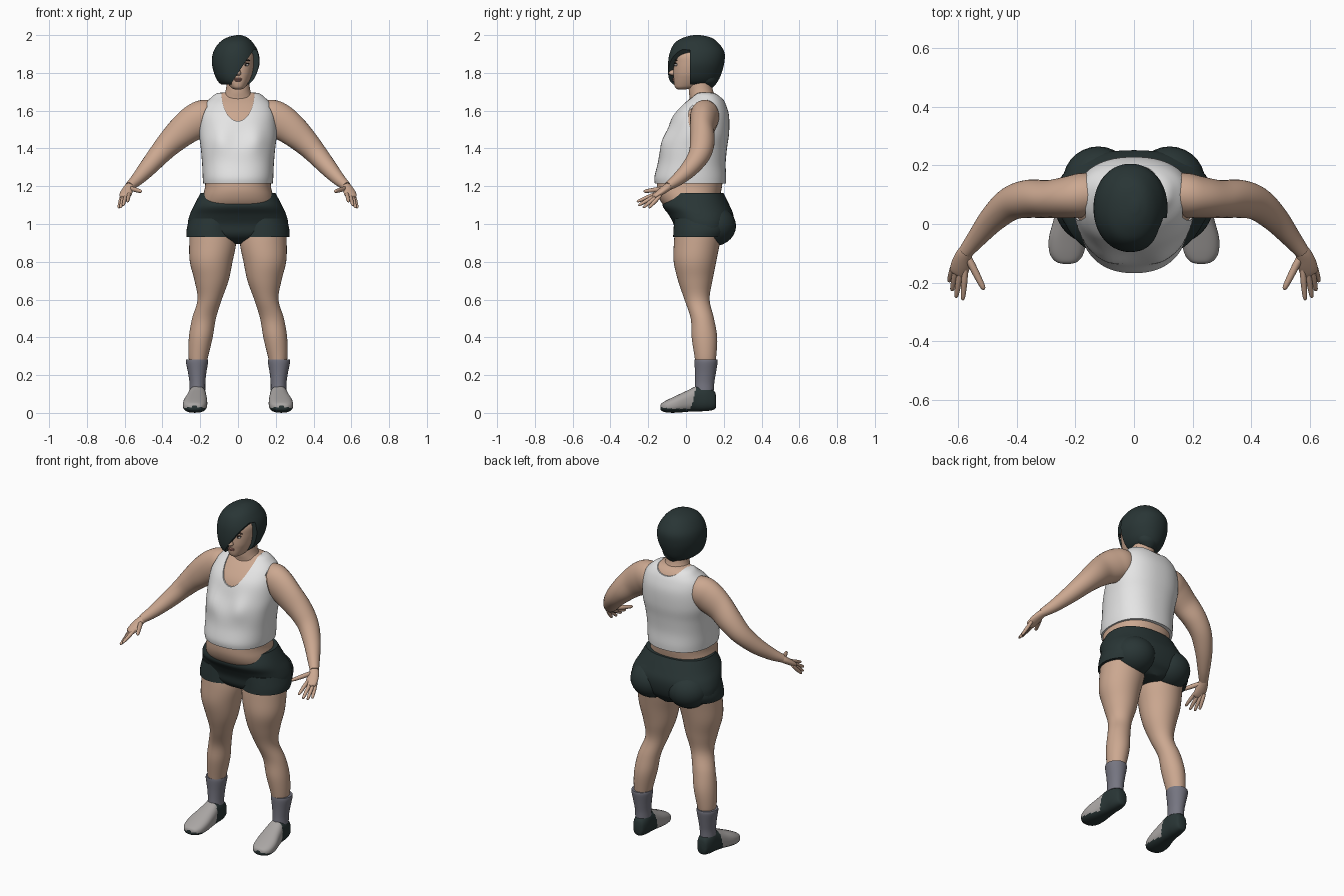
import bpy, bmesh, math
from mathutils import Vector

if "Cube" in bpy.data.objects:
    bpy.data.objects.remove(bpy.data.objects["Cube"])


def material(name, r, g, b):
    m = bpy.data.materials.new(name)
    m.use_nodes = True
    m.diffuse_color = (r, g, b, 1)
    bsdf = m.node_tree.nodes["Principled BSDF"]
    bsdf.inputs["Base Color"].default_value = (r, g, b, 1)
    bsdf.inputs["Roughness"].default_value = 0.8
    return m


SKIN = material("skin", 0.60, 0.39, 0.28)
DARK = material("dark_green_black", 0.022, 0.036, 0.036)
WHITE = material("white_cotton", 0.78, 0.78, 0.78)
SOCK = material("sock_grey", 0.18, 0.18, 0.22)
SHOE = material("shoe_grey", 0.40, 0.38, 0.37)
LIP = material("lip", 0.42, 0.20, 0.16)
BROWN = material("eye_brown", 0.04, 0.025, 0.02)


def smooth(ob, angle=50):
    bpy.ops.object.select_all(action="DESELECT")
    ob.select_set(True)
    bpy.context.view_layer.objects.active = ob
    bpy.ops.object.shade_smooth_by_angle(angle=math.radians(angle))


def resample(stations, sub):
    """Catmull-Rom interpolation between stations."""
    p = [stations[0]] + list(stations) + [stations[-1]]
    out = []
    for i in range(1, len(p) - 2):
        for k in range(sub):
            t = k / sub
            out.append([0.5 * (2 * b + (c - a) * t + (2 * a - 5 * b + 4 * c - d) * t ** 2
                               + (3 * b - a - 3 * c + d) * t ** 3)
                        for a, b, c, d in zip(*p[i - 1:i + 3])])
    return out + [list(stations[-1])]


def skin_rings(name, rings, mat):
    """Bridge closed rings of points and cap both ends."""
    bm = bmesh.new()
    loops = [[bm.verts.new(p) for p in r] for r in rings]
    n = len(loops[0])
    for a, b in zip(loops, loops[1:]):
        for i in range(n):
            bm.faces.new((a[i], a[(i + 1) % n], b[(i + 1) % n], b[i]))
    bm.faces.new(loops[0])
    bm.faces.new(loops[-1])
    bmesh.ops.recalc_face_normals(bm, faces=bm.faces)
    me = bpy.data.meshes.new(name)
    bm.to_mesh(me)
    bm.free()
    me.materials.append(mat)
    ob = bpy.data.objects.new(name, me)
    bpy.context.collection.objects.link(ob)
    smooth(ob)
    return ob


def slab(name, stations, mat, side=1, axis="z", power=2.0, seg=40, sub=5, grow=0.0):
    """Loft of (height, centre x, half width, low, high) sections along z or y."""
    rings = []
    for h, cx, rx, lo, hi in resample(stations, sub):
        ring = []
        for i in range(seg):
            a = 2 * math.pi * i / seg
            c, s = (math.copysign(abs(f) ** (2 / power), f) for f in (math.cos(a), math.sin(a)))
            x = side * (cx + (rx + grow) * c)
            v = (lo + hi) / 2 + ((hi - lo) / 2 + grow) * s
            ring.append((x, v, h) if axis == "z" else (x, h, v))
        rings.append(ring)
    return skin_rings(name, rings, mat)


def tube(name, stations, mat, side=1, seg=20, sub=5):
    """Loft of (x, y, z, level radius, upright radius) sections along a path."""
    pts = resample(stations, sub)
    rings = []
    for i, (x, y, z, ra, rb) in enumerate(pts):
        t = (Vector(pts[min(i + 1, len(pts) - 1)][:3]) - Vector(pts[max(i - 1, 0)][:3])).normalized()
        a = t.cross((0, 0, 1)).normalized()
        b = a.cross(t)
        ring = [Vector((x, y, z)) + a * ra * math.cos(w) + b * rb * math.sin(w)
                for w in (2 * math.pi * k / seg for k in range(seg))]
        rings.append([(side * p.x, p.y, p.z) for p in ring])
    return skin_rings(name, rings, mat)


def ball(name, loc, radii, mat, seg=28, rot=0):
    bpy.ops.mesh.primitive_uv_sphere_add(segments=seg, ring_count=seg // 2, location=loc,
                                         rotation=(0, rot, 0))
    ob = bpy.context.object
    ob.name, ob.scale = name, radii
    ob.data.materials.append(mat)
    smooth(ob, 80)
    return ob


def cut(ob, cutter):
    mod = ob.modifiers.new("cut", "BOOLEAN")
    mod.operation, mod.solver, mod.object = "DIFFERENCE", "EXACT", cutter
    bpy.ops.object.select_all(action="DESELECT")
    bpy.context.view_layer.objects.active = ob
    ob.select_set(True)
    bpy.ops.object.modifier_apply(modifier=mod.name)
    bpy.data.objects.remove(cutter)


def drum(loc, scale, rot):
    bpy.ops.mesh.primitive_cylinder_add(vertices=48, radius=1, depth=2, location=loc, rotation=rot)
    bpy.context.object.scale = scale
    bpy.context.object.data.materials.append(WHITE)
    return bpy.context.object


# Torso skin and the tank top over it
chest = [(1.32, 0, .190, -.150, .210), (1.40, 0, .197, -.134, .217), (1.48, 0, .206, -.102, .228),
         (1.57, 0, .200, -.072, .228), (1.63, 0, .180, -.025, .212), (1.67, 0, .142, .020, .190),
         (1.69, 0, .115, .040, .165), (1.697, 0, .080, .055, .140)]
slab("torso", [(1.0, 0, .19, -.03, .19), (1.05, 0, .195, -.07, .19), (1.10, 0, .20, -.127, .19),
               (1.15, 0, .193, -.155, .19), (1.21, 0, .182, -.162, .20)] + chest, SKIN,
     power=2.3, seg=64, grow=-.008)
top = slab("tank_top", [(1.215, 0, .184, -.165, .212), (1.25, 0, .187, -.167, .213)] + chest, WHITE,
           power=2.3, seg=64)
for v in top.data.vertices:
    if v.co.y < 0.03:  # bust
        v.co.y -= .02 * math.exp(-((abs(v.co.x) - .095) / .055) ** 2 - ((v.co.z - 1.45) / .065) ** 2)
quarter = math.pi / 2
cut(top, drum((0, -.14, 1.70), (.088, .155, .24), (quarter, 0, 0)))
cut(top, drum((0, .25, 1.71), (.085, .055, .16), (quarter, 0, 0)))
for s in (1, -1):
    cut(top, drum((s * .265, .09, 1.565), (.105, .078, .10), (0, quarter, 0)))
smooth(top)

# Neck and head
slab("neck", [(1.60, 0, .095, .02, .18), (1.66, 0, .085, .02, .165), (1.70, 0, .067, .015, .145),
              (1.75, 0, .06, .015, .135), (1.80, 0, .06, .02, .13)], SKIN)
slab("head", [(1.713, 0, .018, -.045, .0), (1.722, 0, .036, -.057, .05), (1.74, 0, .05, -.063, .09),
              (1.77, 0, .066, -.066, .12), (1.80, 0, .077, -.068, .14), (1.85, 0, .084, -.066, .15),
              (1.90, 0, .08, -.06, .15), (1.95, 0, .045, -.01, .11)], SKIN, power=2.2)
slab("nose", [(1.787, 0, .010, -.078, -.055), (1.797, 0, .017, -.092, -.05),
              (1.815, 0, .011, -.085, -.05), (1.85, 0, .008, -.070, -.05)], SKIN, seg=16)
ball("upper_lip", (0, -.064, 1.768), (.022, .009, .005), LIP, 16)
ball("lower_lip", (0, -.064, 1.760), (.018, .009, .006), LIP, 16)
for s in (1, -1):
    ball("eye_white", (s * .042, -.052, 1.843), (.015, .009, .007), WHITE, 16)
    ball("iris", (s * .041, -.058, 1.843), (.006, .005, .006), BROWN, 12)
    ball("eyelid_line", (s * .043, -.055, 1.851), (.018, .008, .003), BROWN, 12, s * .12)
    ball("eyebrow", (s * .044, -.052, 1.868), (.022, .008, .004), BROWN, 12, s * .1)

# Bob haircut with a fringe swept over one eye
hair = slab("hair", [(1.738, -.018, .070, -.07, .150), (1.755, -.016, .090, -.085, .168),
                     (1.79, -.014, .110, -.094, .185), (1.85, -.012, .126, -.095, .202),
                     (1.91, -.012, .119, -.085, .203), (1.96, -.010, .089, -.058, .170),
                     (1.988, -.004, .052, -.01, .130), (2.0, .004, .012, .04, .075)], DARK,
            power=2.1, seg=56)
outline = [(-.035, 1.69), (-.035, 1.745), (.02, 1.83), (.085, 1.925), (.20, 1.89), (.20, 1.69)]
cut(hair, skin_rings("face_opening", [[(x, y, z) for x, z in outline] for y in (-.3, .02)], DARK))
smooth(hair)
slab("nape_hair", [(1.722, 0, .025, .10, .142), (1.75, 0, .06, .06, .165), (1.78, 0, .07, .05, .17)],
     DARK)

# Shorts
slab("shorts", [(.895, 0, .05, .02, .19), (.92, 0, .17, -.03, .21), (.95, 0, .255, -.055, .235),
                (1.0, 0, .266, -.066, .25), (1.05, 0, .255, -.092, .25), (1.10, 0, .232, -.124, .23),
                (1.165, 0, .198, -.10, .198)], DARK, power=2.3, seg=56)

fingers = [("index", (.577, -.168, 1.157), (.585, -.26, 1.118)),
           ("middle", (.594, -.166, 1.148), (.608, -.252, 1.098)),
           ("ring", (.608, -.158, 1.142), (.622, -.228, 1.086)),
           ("little", (.617, -.145, 1.140), (.632, -.197, 1.085)),
           ("thumb", (.567, -.115, 1.188), (.512, -.224, 1.172))]

for s, tag in ((1, "left"), (-1, "right")):
    # Short leg, buttock and leg
    slab(tag + "_short_leg", [(.932, .138, .134, -.068, .205), (.97, .138, .134, -.066, .225),
                              (1.03, .13, .128, -.062, .23)], DARK, s)
    ball(tag + "_buttock", (s * .122, .142, .99), (.122, .123, .108), DARK)
    slab(tag + "_leg", [(1.0, .135, .12, -.055, .20), (.90, .134, .124, -.064, .18),
                        (.80, .142, .113, -.065, .16), (.70, .140, .09, -.042, .14),
                        (.60, .150, .064, -.008, .125), (.50, .180, .063, .025, .148),
                        (.40, .197, .063, .03, .165), (.30, .210, .052, .045, .160),
                        (.24, .213, .04, .055, .15)], SKIN, s)
    # Sock and shoe
    slab(tag + "_sock", [(.12, .215, .042, .045, .148), (.16, .215, .042, .048, .150),
                         (.21, .216, .048, .048, .158), (.265, .217, .058, .045, .167),
                         (.283, .217, .057, .046, .166)], SOCK, s)
    shoe = slab(tag + "_shoe", [(.16, .213, .016, .035, .085), (.15, .213, .033, .018, .115),
                                (.11, .214, .045, .010, .143), (.06, .216, .048, .008, .143),
                                (.01, .220, .056, .006, .120), (-.05, .227, .064, .001, .092),
                                (-.10, .230, .058, .002, .068), (-.128, .230, .038, .010, .052),
                                (-.136, .230, .014, .018, .04)], SHOE, s, axis="y", power=2.5, sub=7)
    shoe.data.materials.append(DARK)
    for f in shoe.data.polygons:
        sole = .022 + max(0, -.08 - f.center.y) * .15
        f.material_index = int(f.center.z < sole or f.center.y > .02 + f.center.z * .25)
    # Arm, palm and fingers
    tube(tag + "_arm", [(.09, .10, 1.60, .05, .05), (.16, .10, 1.575, .075, .088),
                        (.22, .092, 1.545, .072, .094), (.29, .085, 1.495, .065, .083),
                        (.36, .086, 1.43, .065, .069), (.42, .07, 1.365, .058, .057),
                        (.48, .02, 1.295, .047, .046), (.535, -.045, 1.235, .034, .034),
                        (.575, -.095, 1.20, .025, .023)], SKIN, s, 28)
    tube(tag + "_palm", [(.565, -.082, 1.208, .022, .020), (.58, -.105, 1.19, .028, .020),
                         (.592, -.14, 1.165, .033, .017), (.599, -.168, 1.146, .029, .012),
                         (.602, -.175, 1.141, .015, .006)], SKIN, s)
    for name, a, b in fingers:
        a, b = Vector(a), Vector(b)
        r = .0115 if name == "thumb" else .0095
        path = [(*a.lerp(b, t), r * k, r * k) for t, k in ((-.2, .9), (.2, 1.1), (.6, 1), (.92, .75), (1, .25))]
        tube(f"{tag}_{name}_finger", path, SKIN, s, 12, 3)
